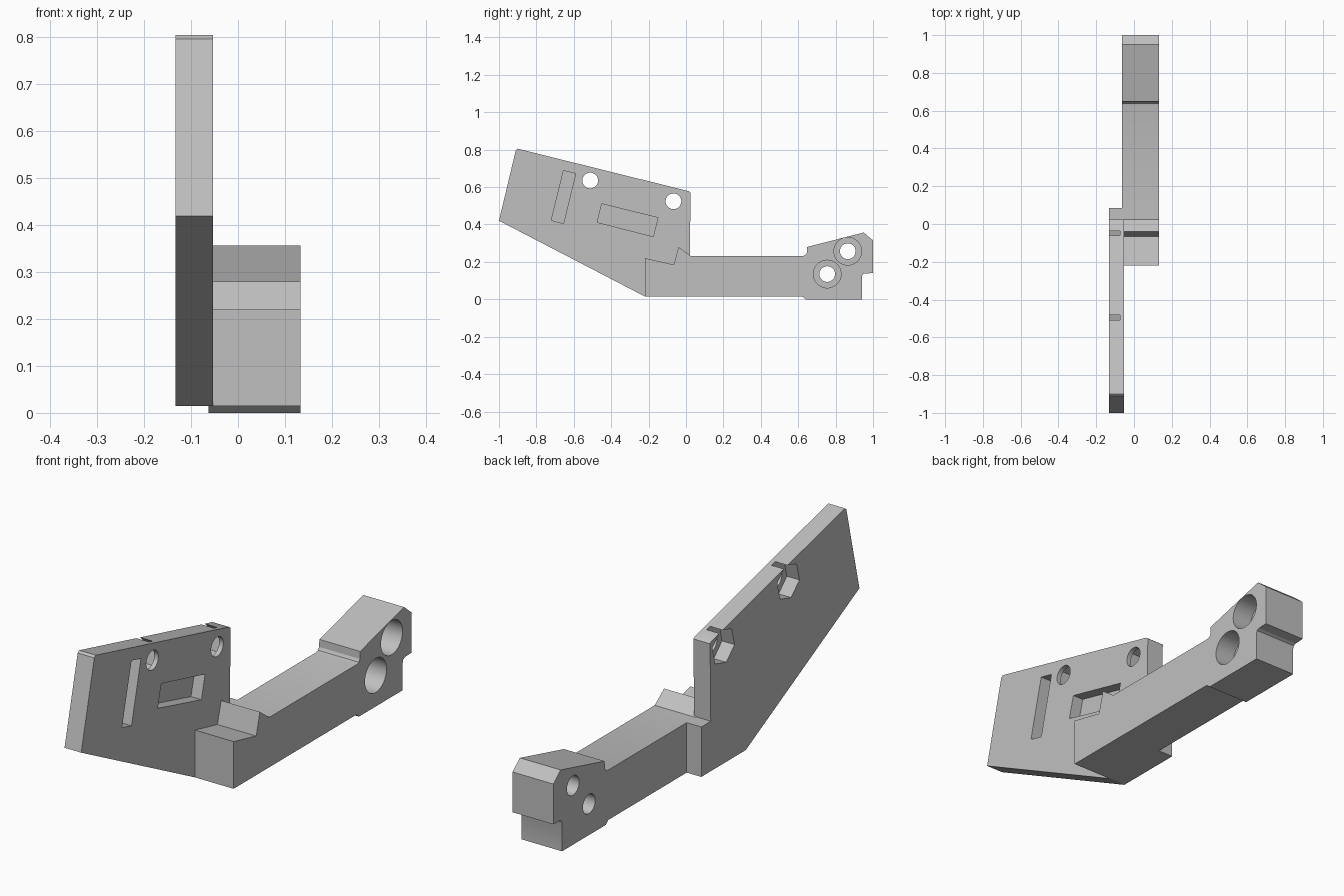
import bpy
import bmesh
import math

cube = bpy.data.objects.get("Cube")
if cube:
    bpy.data.objects.remove(cube, do_unlink=True)

grey = bpy.data.materials.new("plain grey")
grey.use_nodes = True
colour = (0.53, 0.53, 0.53, 1)
grey.diffuse_color = colour
grey.node_tree.nodes["Principled BSDF"].inputs["Base Color"].default_value = colour


def prism(name, profile, x0, x1):
    """Extrude a (y, z) outline between two x positions."""
    bm = bmesh.new()
    face = bm.faces.new([bm.verts.new((x0, y, z)) for y, z in profile])
    ext = bmesh.ops.extrude_face_region(bm, geom=[face])
    for v in ext["geom"]:
        if isinstance(v, bmesh.types.BMVert):
            v.co.x = x1
    bmesh.ops.recalc_face_normals(bm, faces=bm.faces)
    mesh = bpy.data.meshes.new(name)
    bm.to_mesh(mesh)
    bm.free()
    mesh.materials.append(grey)
    obj = bpy.data.objects.new(name, mesh)
    bpy.context.collection.objects.link(obj)
    return obj


def ring(centre, radius, sides=40, turn=0.0):
    """Regular polygon outline in the (y, z) plane."""
    angles = [turn + math.tau * i / sides for i in range(sides)]
    return [(centre[0] + radius * math.cos(a), centre[1] + radius * math.sin(a)) for a in angles]


def cut(target, profile, x0, x1):
    """Subtract a prism and bake the result."""
    cutter = prism("cutter", profile, x0, x1)
    cutter.hide_render = True
    mod = target.modifiers.new("cut", "BOOLEAN")
    mod.operation = "DIFFERENCE"
    mod.solver = "EXACT"
    mod.object = cutter
    bpy.context.view_layer.objects.active = target
    bpy.ops.object.modifier_apply(modifier=mod.name)
    bpy.data.objects.remove(cutter, do_unlink=True)


def finish(obj):
    bpy.ops.object.select_all(action="DESELECT")
    obj.select_set(True)
    bpy.context.view_layer.objects.active = obj
    bpy.ops.object.shade_smooth_by_angle(angle=math.radians(25))


LEFT, RIGHT, JOINT = 0.133, -0.133, -0.053

# Tilted mounting plate
plate = prism("mounting_plate", [
    (-1, 0.42), (-0.91, 0.797), (-0.9, 0.805), (0.015, 0.578), (0.025, 0.57),
    (0.02, 0.232), (0.085, 0.232), (0.085, 0.015), (-0.22, 0.015)], RIGHT, JOINT)

# Bolt holes with hexagonal nut pockets that just break the top edge
top_normal = math.atan2(0.97, 0.243)
for centre in ((-0.512, 0.635), (-0.067, 0.524)):
    cut(plate, ring(centre, 0.042), -0.2, 0)
    cut(plate, ring(centre, 0.079, 6, top_normal), -0.2, -0.073)

# Blind slot and rectangular recess
for outline in (
        [(-0.72, 0.422), (-0.655, 0.688), (-0.59, 0.672), (-0.655, 0.405)],
        [(-0.475, 0.412), (-0.45, 0.51), (-0.15, 0.436), (-0.175, 0.335)]):
    cut(plate, outline, -0.103, 0)
finish(plate)

# Arm with notched front block and raised clamp end
arm = prism("arm", [
    (-0.22, 0.22), (-0.065, 0.185), (-0.04, 0.28), (0.025, 0.232),
    (0.625, 0.232), (0.639, 0.236), (0.646, 0.248), (0.648, 0.28),
    (0.95, 0.357), (1, 0.315), (1, 0.14), (0.955, 0.138), (0.944, 0.132),
    (0.94, 0.12), (0.94, 0), (0.64, 0), (0.622, 0.015), (-0.22, 0.015)], -0.063, LEFT)

# Counterbored clamp holes
for centre in ((0.755, 0.135), (0.865, 0.257)):
    cut(arm, ring(centre, 0.042), -0.2, 0.2)
    cut(arm, ring(centre, 0.074), 0.04, 0.2)
finish(arm)
